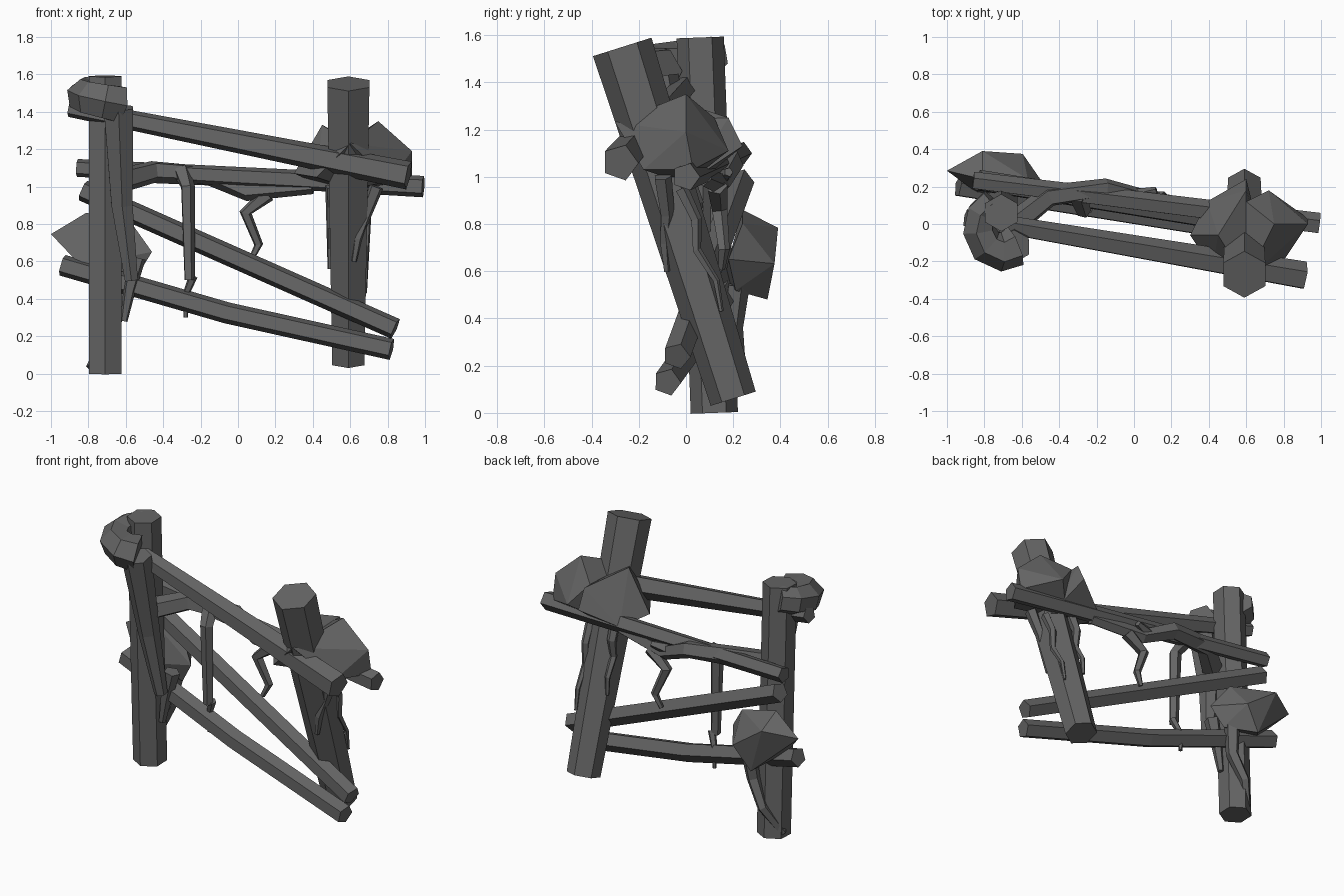
import bpy, bmesh, math
from mathutils import Vector

cube = bpy.data.objects.get("Cube")
if cube:
    bpy.data.objects.remove(cube, do_unlink=True)

wood = bpy.data.materials.new("weathered_grey")
wood.use_nodes = True
shader = wood.node_tree.nodes["Principled BSDF"]
wood.diffuse_color = (.13, .13, .13, 1)
shader.inputs["Base Color"].default_value = wood.diffuse_color


def finish(name, bm):
    """Turn a bmesh into a flat shaded object in the scene."""
    bmesh.ops.recalc_face_normals(bm, faces=bm.faces)
    mesh = bpy.data.meshes.new(name)
    bm.to_mesh(mesh)
    bm.free()
    mesh.materials.append(wood)
    bpy.context.collection.objects.link(bpy.data.objects.new(name, mesh))


def limb(name, path, thick, thin, sides=5):
    """Faceted tube along a path, tapering evenly from thick to thin."""
    bm = bmesh.new()
    points = [Vector(point) for point in path]
    last = len(points) - 1
    side = Vector((0, 1, 0))
    rings = []
    for i, point in enumerate(points):
        along = (points[min(i + 1, last)] - points[max(i - 1, 0)]).normalized()
        side = (side - along * side.dot(along)).normalized()
        other = along.cross(side)
        radius = thick + (thin - thick) * i / last
        ring = []
        for k in range(sides):
            angle = math.tau * k / sides
            offset = side * math.cos(angle) + other * math.sin(angle)
            ring.append(bm.verts.new(point + offset * radius))
        rings.append(ring)
    for lower, upper in zip(rings, rings[1:]):
        for k in range(sides):
            n = (k + 1) % sides
            bm.faces.new((lower[k], lower[n], upper[n], upper[k]))
    bm.faces.new(rings[0])
    bm.faces.new(rings[-1])
    finish(name, bm)


def rail(name, start, end, thick, thin, sag=0):
    """Straight or slightly sagging pole between two points."""
    start, end = Vector(start), Vector(end)
    middle = (start + end) / 2 - Vector((0, 0, sag))
    limb(name, [start, middle, end], thick, thin)


def shoot(name, start, end, thick, kink):
    """Thin crooked stem: its inner joints step to alternate sides."""
    start, end = Vector(start), Vector(end)
    joints = [start.lerp(end, step / 4) for step in range(5)]
    for step in (1, 2, 3):
        joints[step].y += kink if step % 2 else -kink
    limb(name, joints, thick, thick / 3)


def clump(name, centre, reach, tips):
    """Chunky faceted mass wrapped around tips given as shares of the reach."""
    bm = bmesh.new()
    for tip in tips:
        bm.verts.new(Vector(centre) + Vector(tip) * Vector(reach))
    hull = bmesh.ops.convex_hull(bm, input=bm.verts)
    bmesh.ops.delete(bm, geom=hull["geom_interior"], context='VERTS')
    finish(name, bm)


# Leaning hexagonal posts
limb("left_post", [(-.71, .12, 0), (-.71, .06, 1.59)], .1, .1, sides=6)
limb("right_post", [(.59, .2, .06), (.59, -.27, 1.55)], .1, .13, sides=6)

# Rails tied across the posts
rail("upper_front_rail", (-.9, .03, 1.42), (.91, -.28, 1.06), .05, .08)
rail("upper_back_rail", (-.86, .23, 1.1), (.99, 0, 1), .05, .06)
rail("diagonal_rail", (-.83, .23, .98), (.84, -.04, .24), .06, .06)
rail("lower_rail", (-.94, .2, .58), (.82, -.08, .13), .06, .06, sag=.03)

# Foliage lobes wrapping the right post
crown, spread = (.6, 0, 1.15), (.3, .3, .2)
clump("right_clump_inner_lobe", crown, spread, [
    (-1, -.2, -.4), (-.5, -.2, .9), (0, .6, .5), (0, .8, -.1), (-.7, .4, -.6),
    (-.6, -.8, -.5), (0, -1, .4), (.2, 0, -.9)])
clump("right_clump_outer_lobe", crown, spread, [
    (.5, 0, 1), (1.1, 0, .2), (1.1, .1, -.6), (0, -1, .4), (.7, -.6, -.6),
    (.4, .6, -.2), (-.2, 0, -.9), (0, .4, .5)])

# Foliage behind the left post
clump("left_clump", (-.73, .24, .67), (.27, .15, .19), [
    (-1, .3, .4), (-.3, 1, .6), (1, -.4, -.1), (-.3, 0, 1), (.6, 0, .7), (.5, .9, -.2),
    (.1, .7, -1), (.7, -.2, -.8), (-.4, -.5, -.5)])

# Thick stem up the left post, curling around its head
limb("climbing_stem", [(-.57, .03, .5), (-.62, -.02, .9), (-.64, -.12, 1.42)], .04, .09, sides=6)
curl = []
for step in range(6):
    angle = math.radians(-50 - 40 * step)
    curl.append((-.71 + .12 * math.cos(angle), .14 * math.sin(angle) - .01, 1.44 + .015 * step))
limb("curled_head", curl, .11, .08, sides=6)

# Creeping branch along the back rail and its hanging shoots
limb("creeping_branch", [
    (-.64, 0, 1.03), (-.45, .15, 1.08), (-.15, .19, 1.06), (.05, .14, .97), (.4, .07, 1)], .07, .04)
limb("long_hanging_shoot", [(-.3, .15, 1.08), (-.27, .07, 1), (-.26, .07, .5)], .05, .03)
limb("shoot_tip", [(-.24, .08, .52), (-.28, .11, .42), (-.28, .11, .3)], .025, .012)
limb("short_hanging_shoot", [
    (.16, .13, .96), (.04, .14, .86), (.11, .16, .69), (.07, .15, .61)], .045, .015)
limb("back_sprig", [(.02, .15, 1), (.12, .18, 1.02)], .04, .02)

# Thin vines clinging to the right post
limb("outer_vine", [(.74, -.1, 1), (.68, -.08, .84), (.64, -.09, .72), (.62, -.08, .6)], .04, .015)
shoot("side_vine", (.69, -.02, .95), (.68, .15, .43), .03, .02)
shoot("inner_vine", (.5, 0, 1), (.49, .1, .56), .035, .02)

# Roots trailing down the left post
limb("front_root", [(-.54, .1, .62), (-.58, .1, .45), (-.61, .1, .28)], .05, .02)
limb("winding_root", [
    (-.6, .22, .54), (-.62, .2, .36), (-.7, .22, .2), (-.79, .14, .03)], .05, .025)
